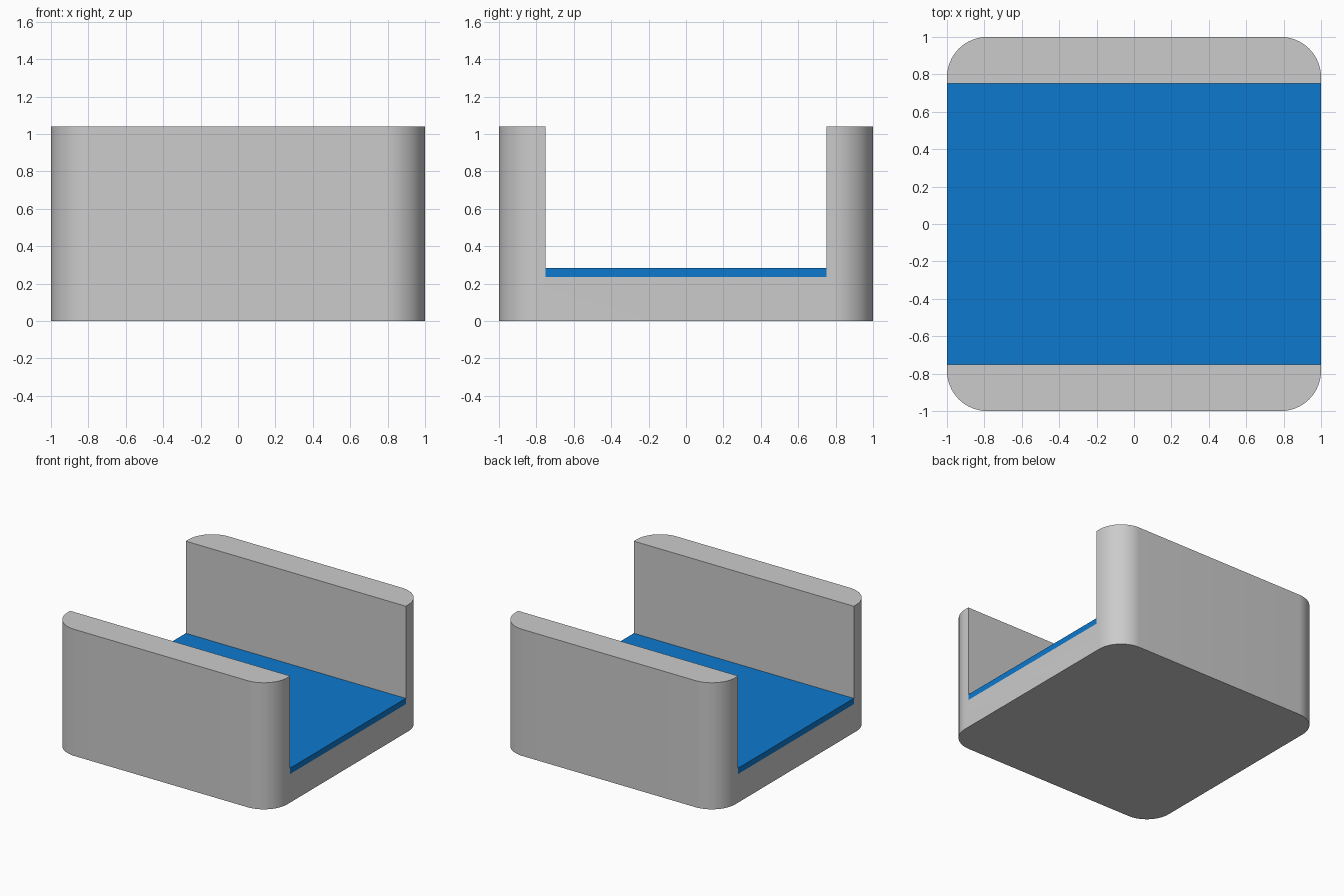
import bpy
import bmesh
import math

if "Cube" in bpy.data.objects:
    bpy.data.objects.remove(bpy.data.objects["Cube"])

HEIGHT = 1.04      # top of the walls
RADIUS = 0.215     # rounded vertical corners
INNER_Y = 0.75     # inner face of the walls
FLOOR_Z = 0.235    # floor of the channel
PANEL_Z = 0.283    # top of the coloured panel


def box(name, x, y, z0, z1):
    bpy.ops.mesh.primitive_cube_add(size=1, location=(0, 0, (z0 + z1) / 2))
    ob = bpy.context.object
    ob.name = name
    ob.scale = (2 * x, 2 * y, z1 - z0)
    bpy.ops.object.transform_apply(location=True, rotation=False, scale=True)
    return ob


# Body: block with rounded vertical edges
body = box("channel_body", 1, 1, 0, HEIGHT)
bm = bmesh.new()
bm.from_mesh(body.data)
upright = [e for e in bm.edges if abs(e.verts[0].co.z - e.verts[1].co.z) > 0.5]
bmesh.ops.bevel(bm, geom=upright, offset=RADIUS, offset_type='OFFSET',
                segments=16, profile=0.5, affect='EDGES')
bm.to_mesh(body.data)
bm.free()

# Channel cut straight through from left to right
cutter = box("channel_cutter", 1.3, INNER_Y, FLOOR_Z, HEIGHT + 0.5)
cutter.hide_render = True
cut = body.modifiers.new("channel", 'BOOLEAN')
cut.operation = 'DIFFERENCE'
cut.solver = 'EXACT'
cut.object = cutter
bpy.ops.object.select_all(action='DESELECT')
body.select_set(True)
bpy.context.view_layer.objects.active = body
bpy.ops.object.modifier_apply(modifier=cut.name)
bpy.data.objects.remove(cutter)
bpy.ops.object.shade_smooth_by_angle(angle=math.radians(30))

# Blue panel lying on the channel floor
panel = box("floor_panel", 1, INNER_Y, FLOOR_Z, PANEL_Z)
blue = bpy.data.materials.new("blue")
blue.diffuse_color = (0.004, 0.19, 0.61, 1)
blue.use_nodes = True
blue.node_tree.nodes["Principled BSDF"].inputs["Base Color"].default_value = blue.diffuse_color
panel.data.materials.append(blue)
